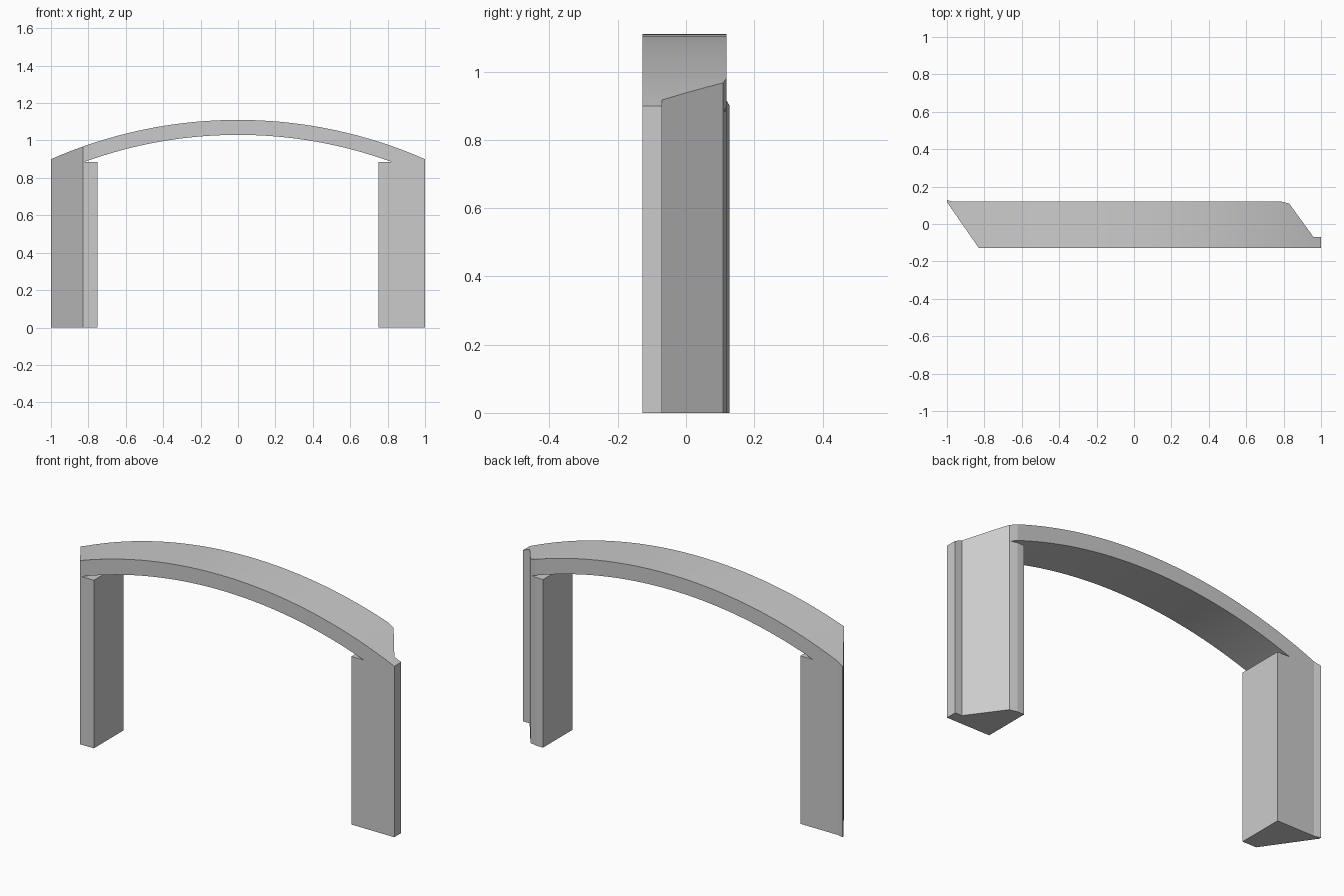
import bpy, bmesh
from math import sin, cos, asin, radians

if "Cube" in bpy.data.objects:
    bpy.data.objects.remove(bpy.data.objects["Cube"])

APEX, R_OUT, R_IN = 1.11, 2.486, 2.406
CENTRE = APEX - R_OUT
LEG_TOP, LEG_IN, SIDE = 0.885, 0.75, 1.03


def prism(name, points, offset):
    """Closed solid from a planar outline swept by an offset vector."""
    bm = bmesh.new()
    face = bm.faces.new([bm.verts.new(p) for p in points])
    swept = bmesh.ops.extrude_face_region(bm, geom=[face])
    verts = [g for g in swept["geom"] if isinstance(g, bmesh.types.BMVert)]
    bmesh.ops.translate(bm, verts=verts, vec=offset)
    bmesh.ops.recalc_face_normals(bm, faces=bm.faces[:])
    mesh = bpy.data.meshes.new(name)
    bm.to_mesh(mesh)
    bm.free()
    ob = bpy.data.objects.new(name, mesh)
    bpy.context.collection.objects.link(ob)
    return ob


def arc(radius, half_width, n=48):
    """Arc points from left to right about the arch centre."""
    a = asin(half_width / radius)
    return [(radius * sin(-a + 2 * a * i / n), CENTRE + radius * cos(-a + 2 * a * i / n))
            for i in range(n + 1)]


# Front profile: arch band with two legs and the notches above their inner tops
notch = (R_IN ** 2 - (LEG_TOP - CENTRE) ** 2) ** 0.5
profile = arc(R_OUT, SIDE)
profile += [(SIDE, 0), (LEG_IN, 0), (LEG_IN, LEG_TOP)]
profile += arc(R_IN, notch)[::-1]
profile += [(-LEG_IN, LEG_TOP), (-LEG_IN, 0), (-SIDE, 0)]
arch = prism("arch_frame", [(x, -0.3, z) for x, z in profile], (0, 0.6, 0))

# Plan outline: slanted ends with small lips
plan = [(-0.83, -0.128), (1, -0.128), (1, -0.07), (0.96, -0.07), (0.83, 0.109),
        (0.79, 0.119), (-0.965, 0.119), (-1, 0.128), (-1, 0.117)]
cutter = prism("plan_cutter", [(x, y, -0.2) for x, y in plan], (0, 0, 1.6))
cutter.hide_render = True

# Trim the arch to the plan outline
mod = arch.modifiers.new("trim", "BOOLEAN")
mod.operation = "INTERSECT"
mod.solver = "EXACT"
mod.object = cutter
bpy.context.view_layer.objects.active = arch
arch.select_set(True)
bpy.ops.object.modifier_apply(modifier=mod.name)
bpy.data.objects.remove(cutter)

# Smooth the curve, keep every corner crisp
bpy.ops.object.shade_smooth_by_angle(angle=radians(8))
